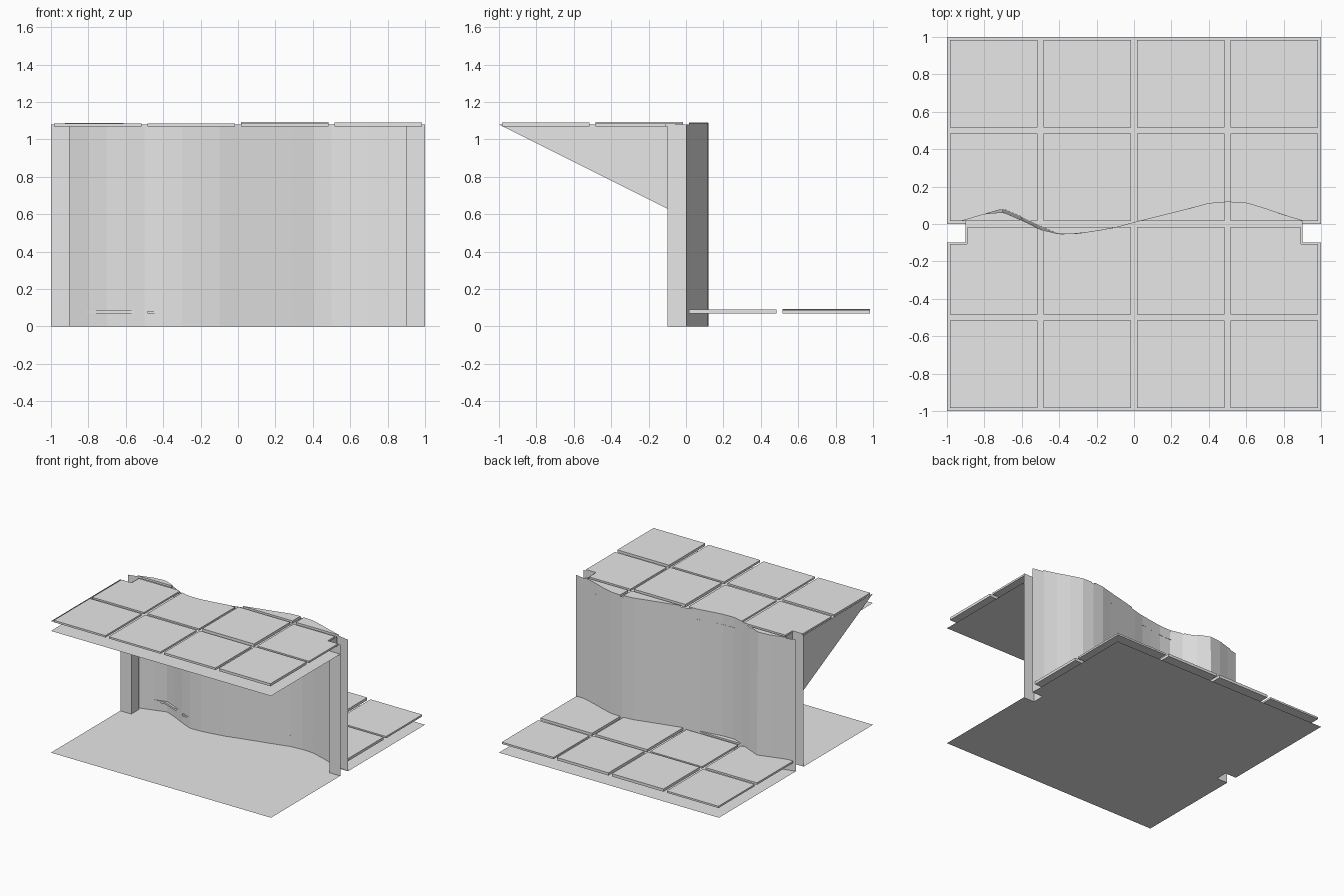
import bpy
import bmesh
import random

random.seed(4)
if "Cube" in bpy.data.objects:
    bpy.data.objects.remove(bpy.data.objects["Cube"], do_unlink=True)

# Single plain grey
grey = bpy.data.materials.new("plain_grey")
grey.use_nodes = True
grey.diffuse_color = (0.8, 0.8, 0.8, 1)
grey.node_tree.nodes["Principled BSDF"].inputs["Base Color"].default_value = (0.8, 0.8, 0.8, 1)

# Winding cliff line: x, y
CLIFF = [(-1, 0), (-0.9, 0.025), (-0.8, 0.055), (-0.7, 0.063), (-0.6, 0.02),
         (-0.5, -0.03), (-0.4, -0.053), (-0.3, -0.05), (-0.2, -0.035), (-0.1, -0.018),
         (0, 0.01), (0.1, 0.035), (0.2, 0.06), (0.3, 0.085), (0.4, 0.112), (0.5, 0.12),
         (0.6, 0.115), (0.7, 0.085), (0.8, 0.05), (0.9, 0.02), (1, 0)]
NOTCH = 0.1
LEDGE_Z, WALL_TOP, TILE_Z = 1.0, 1.08, 0.07


def cliff_y(x):
    for (xa, ya), (xb, yb) in zip(CLIFF, CLIFF[1:]):
        if x <= xb:
            return ya + (yb - ya) * (x - xa) / (xb - xa)
    return CLIFF[-1][1]


def new_object(name, bm):
    mesh = bpy.data.meshes.new(name)
    bm.to_mesh(mesh)
    bm.free()
    mesh.materials.append(grey)
    obj = bpy.data.objects.new(name, mesh)
    bpy.context.collection.objects.link(obj)
    return obj


def sheet(name, points):
    bm = bmesh.new()
    bm.faces.new([bm.verts.new(p) for p in points])
    return new_object(name, bm)


def cell_outline(x0, x1, y0, y1, upper, notch=NOTCH):
    """Outline of a rectangle cut by the cliff line and the corner notches."""
    xs = {x0, x1} | {x0 + (x1 - x0) * i / 24 for i in range(25)}
    for side in (-1, 1):
        for step in (-0.0005, 0.0005):
            x = side * (1 - notch + step)
            if x0 < x < x1:
                xs.add(x)
    low, high = [], []
    for x in sorted(xs):
        a, b = y0, y1
        if upper:
            b = min(b, cliff_y(x))
            if abs(x) > 1 - notch and y0 < -notch:
                b = min(b, -notch)
        else:
            a = max(a, cliff_y(x))
        if b - a > 0.002:
            low.append((x, a))
            high.append((x, b))
    return low + high[::-1] if len(low) > 1 else []


def tile(name, outline, z, height):
    bm = bmesh.new()
    face = bm.faces.new([bm.verts.new((x, y, z)) for x, y in outline])
    grown = bmesh.ops.extrude_face_region(bm, geom=[face], use_keep_orig=True)
    for v in grown["geom"]:
        if isinstance(v, bmesh.types.BMVert):
            v.co.z += height
    bmesh.ops.recalc_face_normals(bm, faces=bm.faces)
    bmesh.ops.dissolve_limit(bm, angle_limit=0.002, verts=bm.verts, edges=bm.edges)
    return new_object(name, bm)


# Ground sheet with a square notch on both sides
half = [(1, -1), (1, -NOTCH), (1 - NOTCH, -NOTCH), (1 - NOTCH, 0), (1, 0), (1, 1)]
ring = half + [(-x, y) for x, y in reversed(half)]
sheet("ground_sheet", [(x, y, 0) for x, y in ring])

# Upper ledge sheet, ending at the cliff line
sheet("ledge_sheet", [(x, y, LEDGE_Z) for x, y in cell_outline(-1, 1, -1, 1, True)])

# Winding cliff wall, its foot pushed out a little in the left hollow
bm = bmesh.new()
columns = []
for x, y in CLIFF:
    foot = 0.02 if -0.75 < x < -0.45 else 0
    columns.append((bm.verts.new((x, y + foot, 0)), bm.verts.new((x, y, WALL_TOP))))
for (a, b), (c, d) in zip(columns, columns[1:]):
    bm.faces.new((c, a, b, d))
new_object("cliff_wall", bm)

# Two walls around each notch
for side, label in ((-1, "right"), (1, "left")):
    bm = bmesh.new()
    path = [(side, -NOTCH), (side * (1 - NOTCH), -NOTCH), (side * (1 - NOTCH), 0)]
    cols = [[bm.verts.new((x, y, z)) for z in (0, WALL_TOP)] for x, y in path]
    for (a, b), (c, d) in zip(cols, cols[1:]):
        bm.faces.new((a, c, d, b))
    new_object(label + "_notch_wall", bm)

# Triangular side bracket under the ledge
sheet("side_bracket", [(-1, -1, WALL_TOP), (-1, -NOTCH, WALL_TOP), (-1, -NOTCH, 0.63)])

# Paving slabs on both levels
GAP = 0.015
for upper, level, base in ((True, "upper", LEDGE_Z), (False, "lower", 0)):
    for col in range(4):
        for row in range(4):
            x0, y0 = -1 + col / 2, -1 + row / 2
            outline = cell_outline(x0 + GAP, x0 + 0.5 - GAP, y0 + GAP, y0 + 0.5 - GAP,
                                   upper, NOTCH + 0.008)
            if outline:
                tile(f"{level}_paving_{col}_{row}", outline, base + TILE_Z,
                     random.uniform(0.013, 0.024))
